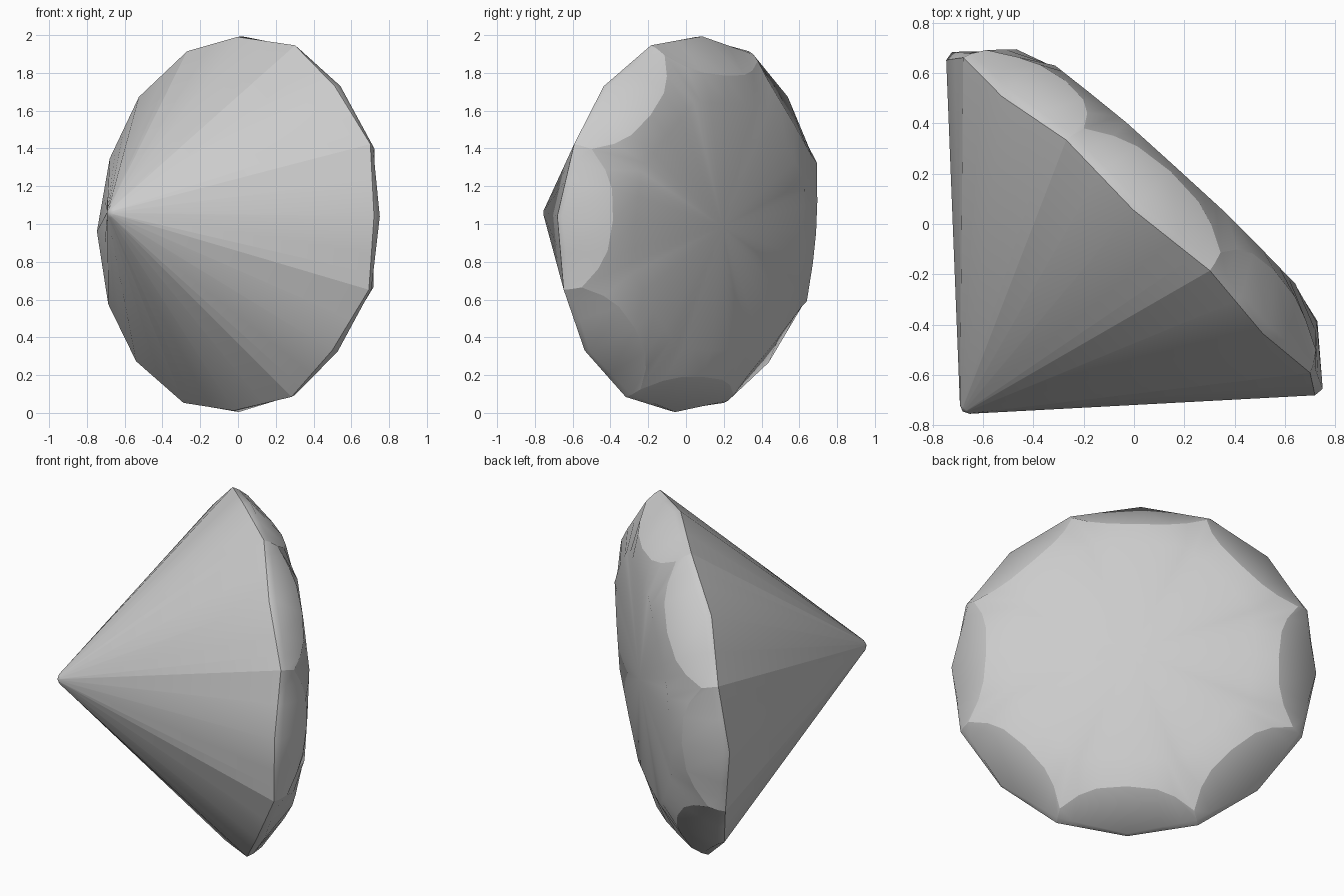
import bpy, bmesh
from math import radians, cos, sin
from mathutils import Vector, Matrix

cube = bpy.data.objects.get("Cube")
if cube:
    bpy.data.objects.remove(cube)

# Gem axis, leaning slightly, with the point toward the front right
axis = Vector((0.675, 0.739, -0.06)).normalized()
side = Vector((1, -1, 0))
side = (side - axis * side.dot(axis)).normalized()
up = side.cross(axis)
if up.z < 0:
    up.negate()
frame = Matrix((side, up, axis)).transposed()
CENTRE = Vector((0, 0, 1))

SECTORS = 8
START, STEP = 25, 45
STEPS = [0, 0.22, 0.49, 1]          # from a corner to the middle of a scallop

# (radius, height) at corner and at scallop middle
POINT = [(0.028, -1.0), (0.026, -1.0)]
RIM = [(1.01, 0.01), (0.992, -0.02)]
GIRDLE = [(0.995, 0.045), (0.997, 0.02)]
SCALLOP = [(0.96, 0.095), (0.875, 0.155), (0.825, 0.19), (0.80, 0.205)]
TABLE = [(0.70, 0.24), (0.66, 0.24)]


def local(angle, r, d):
    a = radians(angle)
    return Vector((r * cos(a), r * sin(a), d))


def ring(bm, profile):
    verts = []
    for s in range(SECTORS):
        base = START + STEP * s
        order = [(k, 1) for k in range(4)] + [(2, -1), (1, -1)]
        for k, way in order:
            corner = base if way == 1 else base + STEP
            half = way * STEP / 2
            t = STEPS[k]
            if len(profile) == 4:
                p = local(corner + half * t, *profile[k])
            else:
                p = local(corner, *profile[0]).lerp(
                    local(corner + half, *profile[1]), t)
            verts.append(bm.verts.new(CENTRE + frame @ p))
    return verts


bm = bmesh.new()
rings = [ring(bm, p) for p in (POINT, RIM, GIRDLE, SCALLOP, TABLE)]
count = len(rings[0])
for low, high in zip(rings, rings[1:]):
    for i in range(count):
        j = (i + 1) % count
        bm.faces.new((low[i], low[j], high[j], high[i]))

# Blunt point and slightly domed table
tip = bm.verts.new(CENTRE + frame @ Vector((0, 0, -1.012)))
top = bm.verts.new(CENTRE + frame @ Vector((0, 0, 0.262)))
for i in range(count):
    j = (i + 1) % count
    bm.faces.new((tip, rings[0][j], rings[0][i]))
    bm.faces.new((top, rings[4][i], rings[4][j]))
bmesh.ops.recalc_face_normals(bm, faces=bm.faces[:])
for f in bm.faces:
    f.smooth = True

# Crisp edges: rim, scallop outline and the corner ridges of the cone
for level in (1, 3):
    loop = rings[level]
    for i in range(count):
        bm.edges.get((loop[i], loop[(i + 1) % count])).smooth = False
for i in range(0, count, 6):
    for level in range(3):
        bm.edges.get((rings[level][i], rings[level + 1][i])).smooth = False

mesh = bpy.data.meshes.new("gem")
bm.to_mesh(mesh)
bm.free()
gem = bpy.data.objects.new("cut_gem", mesh)
bpy.context.collection.objects.link(gem)

grey = bpy.data.materials.new("stone_grey")
grey.use_nodes = True
colour = (0.6, 0.6, 0.6, 1)
grey.diffuse_color = colour
grey.node_tree.nodes["Principled BSDF"].inputs["Base Color"].default_value = colour
mesh.materials.append(grey)
